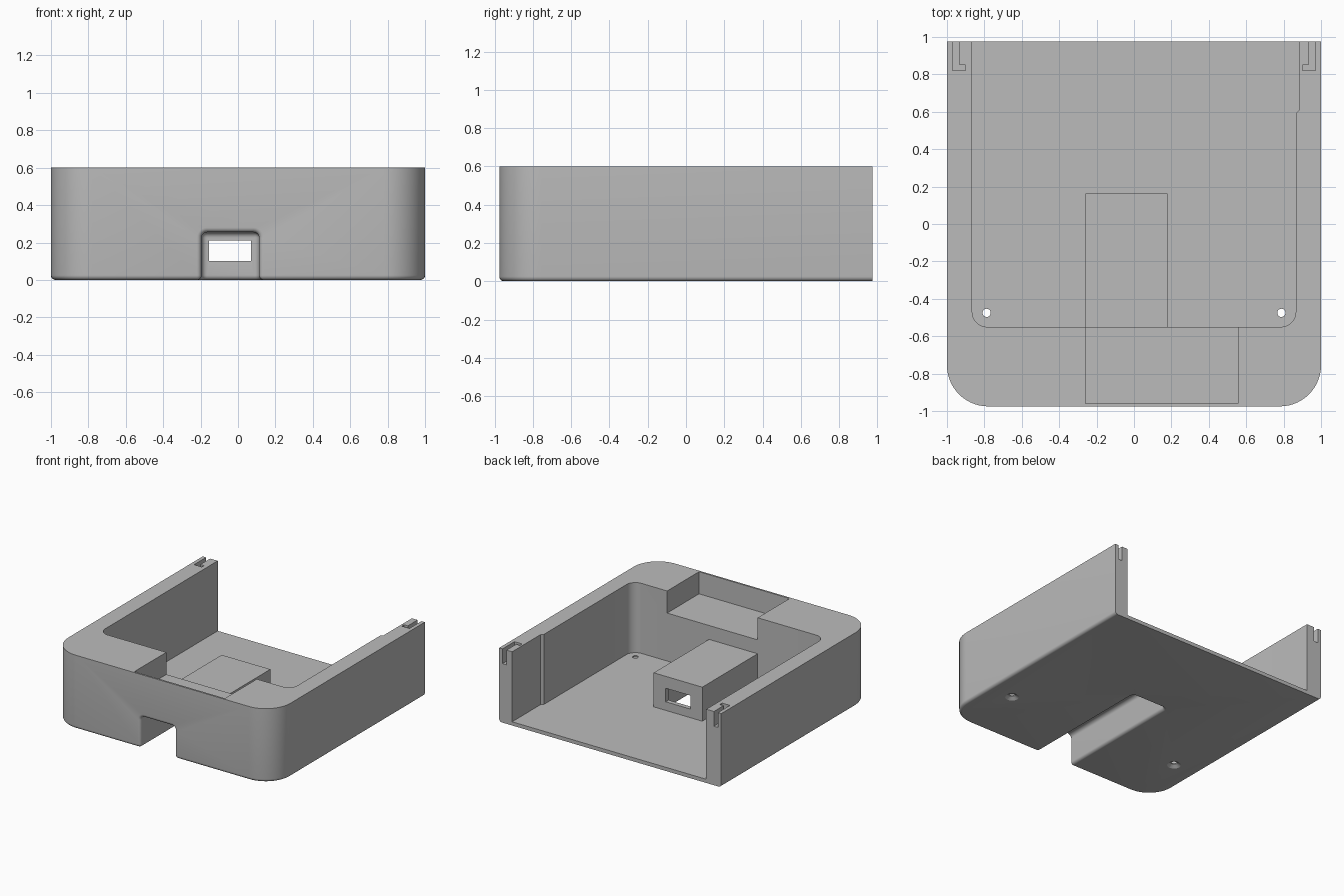
import bpy, bmesh, math
from mathutils import Vector

cube = bpy.data.objects.get("Cube")
if cube:
    bpy.data.objects.remove(cube, do_unlink=True)

W, D, H, FLOOR = 1.0, 0.975, 0.6, 0.03
FILLET = 0.025


def add_object(name, bm):
    bmesh.ops.recalc_face_normals(bm, faces=bm.faces[:])
    mesh = bpy.data.meshes.new(name)
    bm.to_mesh(mesh)
    bm.free()
    obj = bpy.data.objects.new(name, mesh)
    bpy.context.collection.objects.link(obj)
    return obj


def rounded(corners, steps=14):
    """Outline from (x, y, radius) right-angle corners."""
    pts = []
    for i, (x, y, r) in enumerate(corners):
        p = Vector((x, y))
        if r == 0:
            pts.append(p)
            continue
        a = (Vector(corners[i - 1][:2]) - p).normalized()
        b = (Vector(corners[(i + 1) % len(corners)][:2]) - p).normalized()
        c = p + r * (a + b)
        for k in range(steps + 1):
            t = math.pi / 2 * k / steps
            pts.append(c - r * (b * math.cos(t) + a * math.sin(t)))
    return pts


def prism(name, pts, z0, z1):
    bm = bmesh.new()
    face = bm.faces.new([bm.verts.new((x, y, z0)) for x, y in pts])
    ext = bmesh.ops.extrude_face_region(bm, geom=[face])
    top = [v for v in ext["geom"] if isinstance(v, bmesh.types.BMVert)]
    bmesh.ops.translate(bm, verts=top, vec=(0, 0, z1 - z0))
    return add_object(name, bm)


def box(name, x0, x1, y0, y1, z0, z1):
    return prism(name, [(x0, y0), (x1, y0), (x1, y1), (x0, y1)], z0, z1)


def cone(name, x, y, z0, z1, r0, r1):
    bm = bmesh.new()
    bmesh.ops.create_cone(bm, cap_ends=True, segments=32, radius1=r0, radius2=r1, depth=z1 - z0)
    bmesh.ops.translate(bm, verts=bm.verts[:], vec=(x, y, (z0 + z1) / 2))
    return add_object(name, bm)


def cut(target, cutter):
    """Subtract the cutter and throw it away."""
    mod = target.modifiers.new("cut", 'BOOLEAN')
    mod.operation, mod.solver, mod.object = 'DIFFERENCE', 'EXACT', cutter
    bpy.context.view_layer.objects.active = target
    bpy.ops.object.modifier_apply(modifier=mod.name)
    bpy.data.objects.remove(cutter, do_unlink=True)


def bevel_edges(obj, rule, offset, segments):
    bm = bmesh.new()
    bm.from_mesh(obj.data)
    edges = [e for e in bm.edges if rule(e.verts[0].co, e.verts[1].co)]
    bmesh.ops.bevel(bm, geom=edges, offset=offset, segments=segments, profile=0.5,
                    affect='EDGES', clamp_overlap=False)
    bm.to_mesh(obj.data)
    bm.free()


# Outer block with rounded front corners
case = prism("case_body", rounded([(-W, D, 0), (-W, -D, 0.22), (W, -D, 0.22), (W, D, 0)]), 0, H)

# Connector channel entering from the front and underside
channel = box("channel_cutter", -0.195, 0.113, -1.2, 0.125, -0.2, 0.255)
bevel_edges(channel, lambda a, b: not (a.z < 0 and b.z < 0) and not (a.y < -1 and b.y < -1),
            0.03, 6)
cut(case, channel)


# Soft edge round the underside and the channel mouth
def soft_edge(a, b):
    under = max(a.z, b.z) < 1e-4 and min(a.y, b.y) < D - 1e-4
    mouth = (max(a.y, b.y) < -D + 1e-4 and max(a.z, b.z) < 0.3
             and max(abs(a.x), abs(b.x)) < 0.3)
    return under or mouth


bevel_edges(case, soft_edge, FILLET, 5)

# Main cavity, leaving the connector housing standing on the floor
cavity = prism("cavity_cutter", rounded([
    (-0.865, 1.2, 0), (-0.865, -0.55, 0.08), (0.865, -0.55, 0.08),
    (0.865, 0.59, 0), (0.883, 0.608, 0), (0.883, 1.2, 0)]), FLOOR, 0.8)
cut(cavity, box("housing_shape", -0.26, 0.178, -0.7, 0.162, -0.1, 0.307))
cut(case, cavity)

# Shallow pocket behind the thin front lip
cut(case, box("pocket_cutter", -0.26, 0.555, -0.96, -0.5, 0.42, 0.8))

# Window through the housing's rear wall
cut(case, box("window_cutter", -0.155, 0.07, 0.05, 0.25, 0.1, 0.21))

# Hooked slots in the rear posts and countersunk screw holes
for s in (-1, 1):
    hook = [(0.97, 1.1), (0.97, 0.82), (0.9, 0.82), (0.9, 0.85), (0.934, 0.85), (0.934, 1.1)]
    cut(case, prism("slot_cutter", [(s * x, y) for x, y in hook], 0.48, 0.8))
    cut(case, cone("hole_cutter", s * 0.788, -0.475, -0.1, 0.1, 0.022, 0.022))
    cut(case, cone("countersink_cutter", s * 0.788, -0.475, -0.002, 0.02, 0.054, 0.022))

# Single grey finish
grey = bpy.data.materials.new("plain_grey")
grey.use_nodes = True
colour = (0.5, 0.5, 0.5, 1)
grey.diffuse_color = colour
grey.node_tree.nodes["Principled BSDF"].inputs["Base Color"].default_value = colour
case.data.materials.clear()
case.data.materials.append(grey)
for poly in case.data.polygons:
    poly.material_index = 0

bpy.ops.object.select_all(action='DESELECT')
case.select_set(True)
bpy.context.view_layer.objects.active = case
bpy.ops.object.shade_smooth_by_angle(angle=math.radians(30))
